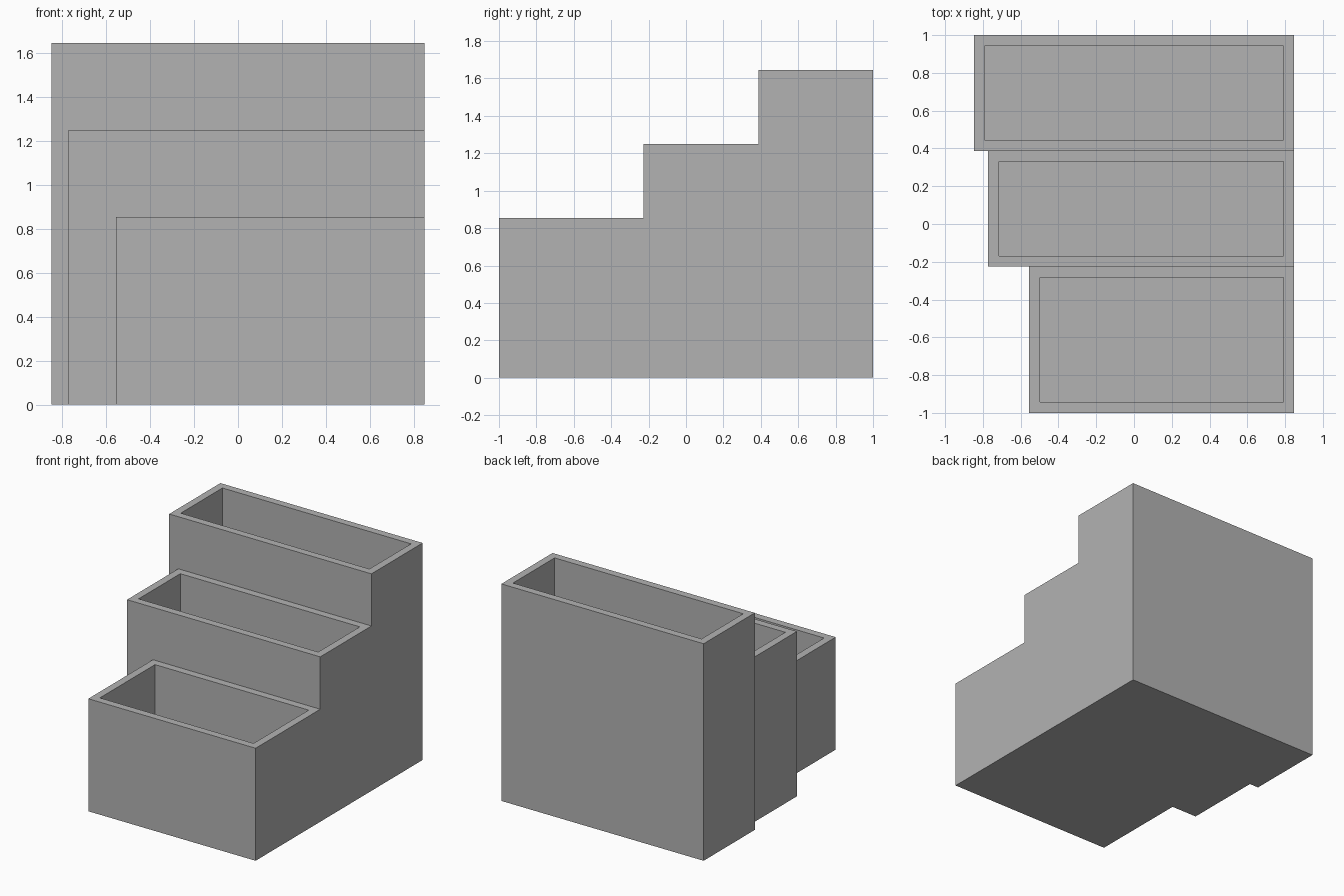
import bpy
import bmesh
from mathutils import Matrix, Vector

if "Cube" in bpy.data.objects:
    bpy.data.objects.remove(bpy.data.objects["Cube"], do_unlink=True)

RIGHT = 0.848   # flush side shared by all tiers
WALL = 0.057    # wall and floor thickness
# left edge, front, back, height of each tier
TIERS = {
    "front": (-0.555, -1.0, -0.226, 0.853),
    "middle": (-0.772, -0.226, 0.387, 1.25),
    "back": (-RIGHT, 0.387, 1.0, 1.645),
}

grey = bpy.data.materials.new("plain grey")
grey.use_nodes = True
colour = (0.45, 0.45, 0.45, 1)
grey.diffuse_color = colour
grey.node_tree.nodes["Principled BSDF"].inputs["Base Color"].default_value = colour


def box(name, low, high):
    low, high = Vector(low), Vector(high)
    bm = bmesh.new()
    bmesh.ops.create_cube(bm, size=1, matrix=Matrix.LocRotScale(
        (low + high) / 2, None, high - low))
    mesh = bpy.data.meshes.new(name)
    bm.to_mesh(mesh)
    bm.free()
    mesh.materials.append(grey)
    obj = bpy.data.objects.new(name, mesh)
    bpy.context.collection.objects.link(obj)
    return obj


def combine(target, other, operation):
    mod = target.modifiers.new(other.name, "BOOLEAN")
    mod.operation, mod.object, mod.solver = operation, other, "EXACT"
    bpy.context.view_layer.objects.active = target
    bpy.ops.object.modifier_apply(modifier=mod.name)
    bpy.data.objects.remove(other, do_unlink=True)


# Solid tiers joined into one stepped body
body = None
for name, (left, front, back, height) in TIERS.items():
    tier = box(name + "_tier", (left, front, 0), (RIGHT, back, height))
    if body:
        combine(body, tier, "UNION")
    else:
        body = tier
body.name = "stepped_planter"

# Open trough hollowed into every tier
for name, (left, front, back, height) in TIERS.items():
    trough = box(name + "_trough", (left + WALL, front + WALL, WALL),
                 (RIGHT - WALL, back - WALL, height + 0.1))
    combine(body, trough, "DIFFERENCE")

# Merge the flush outer faces
bm = bmesh.new()
bm.from_mesh(body.data)
bmesh.ops.remove_doubles(bm, verts=bm.verts, dist=0.0005)
bmesh.ops.dissolve_limit(bm, angle_limit=0.01, verts=bm.verts, edges=bm.edges)
bm.to_mesh(body.data)
bm.free()
